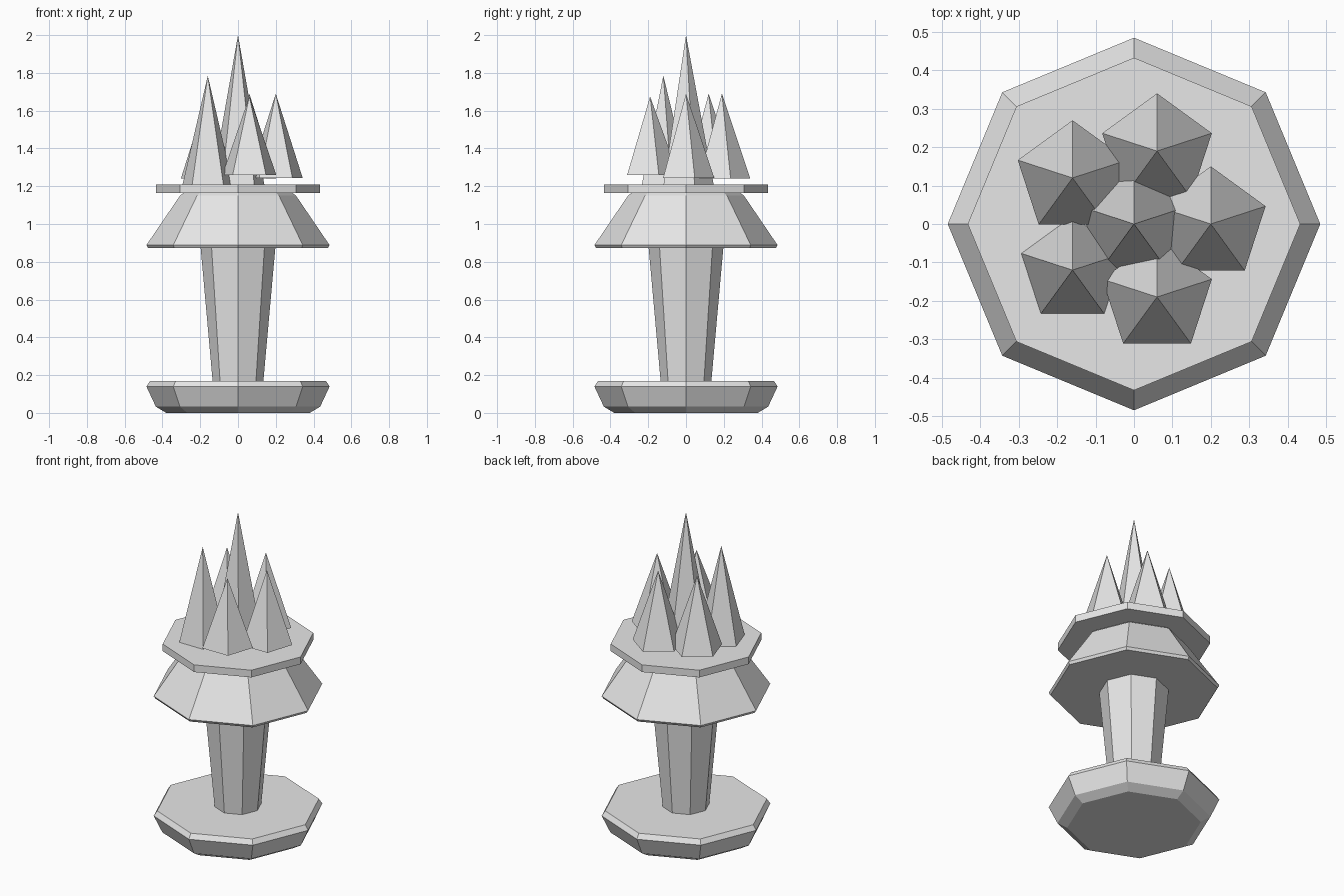
import bpy
import bmesh
from math import cos, sin, pi, tau

cube = bpy.data.objects.get("Cube")
if cube:
    bpy.data.objects.remove(cube, do_unlink=True)

# One plain stone grey
stone = bpy.data.materials.new("light_grey_stone")
stone.use_nodes = True
GREY = (0.8, 0.8, 0.8, 1)
stone.diffuse_color = GREY
stone.node_tree.nodes["Principled BSDF"].inputs["Base Color"].default_value = GREY


def lathe(name, profile, sides, start=0.0, centre=(0, 0)):
    """Stack flat-sided rings (radius, height); a zero radius makes a point."""
    bm = bmesh.new()
    rings = []
    for r, z in profile:
        count = sides if r > 0 else 1
        rings.append([bm.verts.new((r * cos(start + tau * i / sides),
                                    r * sin(start + tau * i / sides), z))
                      for i in range(count)])
    for low, high in zip(rings, rings[1:]):
        for i in range(sides):
            j = (i + 1) % sides
            if len(high) == 1:
                bm.faces.new((low[i], low[j], high[0]))
            else:
                bm.faces.new((low[i], low[j], high[j], high[i]))
    bm.faces.new(rings[0][::-1])
    if len(rings[-1]) > 1:
        bm.faces.new(rings[-1])
    bmesh.ops.recalc_face_normals(bm, faces=bm.faces)
    mesh = bpy.data.meshes.new(name)
    bm.to_mesh(mesh)
    bm.free()
    mesh.materials.append(stone)
    obj = bpy.data.objects.new(name, mesh)
    obj.location = (*centre, 0)
    bpy.context.collection.objects.link(obj)
    return obj


# Octagonal pedestal parts, from the ground up
lathe("base", [(0.38, 0), (0.435, 0.033), (0.485, 0.14), (0.465, 0.17)], 8)
lathe("stem", [(0.13, 0.12), (0.2, 0.9)], 8)
lathe("skirt", [(0.475, 0.872), (0.485, 0.888), (0.307, 1.15), (0.28, 1.17)], 8)
lathe("top_plate", [(0.433, 1.165), (0.433, 1.21)], 8)

# Five-sided crystal spikes: name, x, y, base height, tip height
spikes = [
    ("centre", 0, 0, 1.19, 2.0),
    ("right", 0.2, 0, 1.243, 1.69),
    ("back", 0.06, 0.19, 1.24, 1.69),
    ("back_side", -0.16, 0.12, 1.24, 1.69),
    ("front_side", -0.16, -0.12, 1.17, 1.785),
    ("front", 0.06, -0.19, 1.26, 1.675),
]
for label, x, y, low, tip in spikes:
    lathe("spike_" + label, [(0.15, low), (0, tip)], 5, pi / 2, (x, y))
